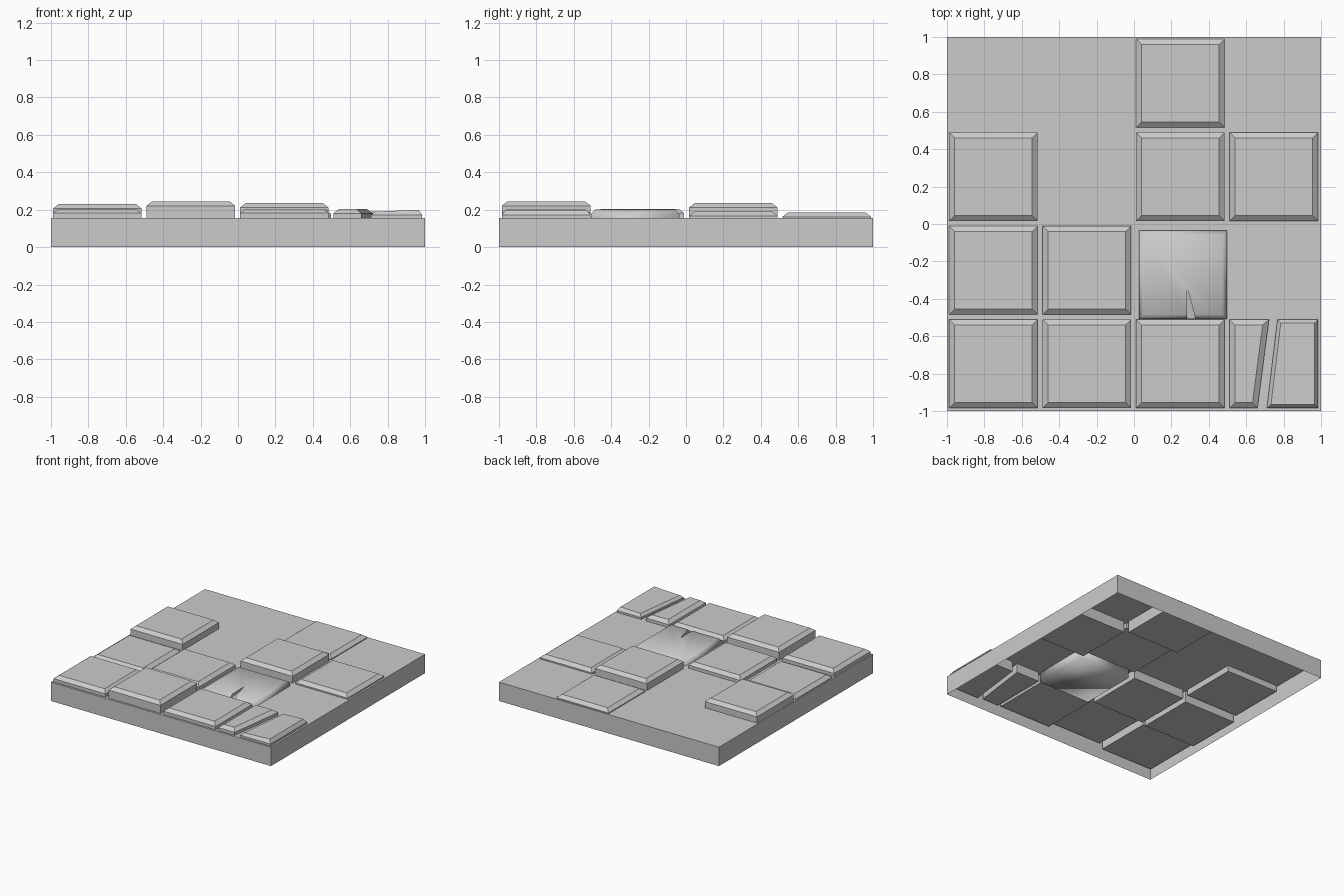
import bpy, bmesh
from mathutils import Vector

if "Cube" in bpy.data.objects:
    bpy.data.objects.remove(bpy.data.objects["Cube"])

THICK = 0.125   # full height of a paving tile
BEVEL = 0.024   # height of the sloped rim


def finish(name, bm, smooth=False):
    bmesh.ops.recalc_face_normals(bm, faces=bm.faces)
    me = bpy.data.meshes.new(name)
    bm.to_mesh(me)
    bm.free()
    for p in me.polygons:
        p.use_smooth = smooth
    ob = bpy.data.objects.new(name, me)
    bpy.context.collection.objects.link(ob)
    return ob


def prism(outline, z0, z1):
    bm = bmesh.new()
    face = bm.faces.new([bm.verts.new((x, y, z0)) for x, y in outline])
    ext = bmesh.ops.extrude_face_region(bm, geom=[face], use_keep_orig=True)
    verts = [g for g in ext["geom"] if isinstance(g, bmesh.types.BMVert)]
    bmesh.ops.translate(bm, vec=(0, 0, z1 - z0), verts=verts)
    bmesh.ops.recalc_face_normals(bm, faces=bm.faces)
    return bm


def tile(name, outline, top, inset=0.03, slope=(0, 0), smooth=False):
    bm = prism(outline, top - THICK, top - BEVEL)
    bm.normal_update()
    cap = max(bm.faces, key=lambda f: f.calc_center_median().z)
    bmesh.ops.inset_region(bm, faces=[cap], thickness=inset, use_even_offset=True)
    bmesh.ops.translate(bm, vec=(0, 0, BEVEL), verts=cap.verts)
    # slight tilt of the top for settled pieces
    c = cap.calc_center_median()
    for v in cap.verts:
        v.co.z += slope[0] * (v.co.x - c.x) + slope[1] * (v.co.y - c.y)
    return finish(name, bm, smooth)


def square(cx, cy, h=0.237):
    return [(cx - h, cy - h), (cx + h, cy - h), (cx + h, cy + h), (cx - h, cy + h)]


# Hollow base slab, open underneath
bm = prism(square(0, 0, 1.0), 0, 0.155)
low = min(bm.faces, key=lambda f: f.calc_center_median().z)
bmesh.ops.delete(bm, geom=[low], context="FACES_ONLY")
finish("base_slab", bm)

# Whole tiles: centre x, centre y, top height
tiles = [
    (-0.75, -0.75, 0.205), (-0.25, -0.75, 0.245), (0.25, -0.75, 0.205),
    (-0.75, -0.25, 0.185), (-0.25, -0.25, 0.205),
    (-0.75, 0.25, 0.23), (0.25, 0.25, 0.235), (0.75, 0.25, 0.19),
    (0.25, 0.75, 0.186),
]
for i, (x, y, top) in enumerate(tiles):
    tile(f"tile_{i + 1}", square(x - 0.002, y + 0.003), top)

# Corner tile split into two pieces
tile("split_tile_left", [(0.51, -0.985), (0.66, -0.985), (0.722, -0.51), (0.51, -0.51)], 0.204)
tile("split_tile_right", [(0.71, -0.985), (0.985, -0.985), (0.985, -0.51), (0.767, -0.51)],
     0.195, inset=0.02, slope=(0.04, 0))

# Worn tile with a wedge crack at the front edge
worn = tile("cracked_tile", square(0.262, -0.272, 0.236), 0.202, inset=0.025, smooth=True)
cutter = finish("crack_cutter", prism([(0.285, -0.53), (0.335, -0.53), (0.282, -0.33)], 0.165, 0.3))
for v in cutter.data.vertices:          # crack gets shallower towards its tip
    if v.co.y > -0.4 and v.co.z < 0.2:
        v.co.z = 0.198
mod = worn.modifiers.new("crack", "BOOLEAN")
mod.operation = "DIFFERENCE"
mod.object = cutter
mod.solver = "EXACT"
bpy.context.view_layer.objects.active = worn
bpy.ops.object.modifier_apply(modifier=mod.name)
bpy.data.objects.remove(cutter)
